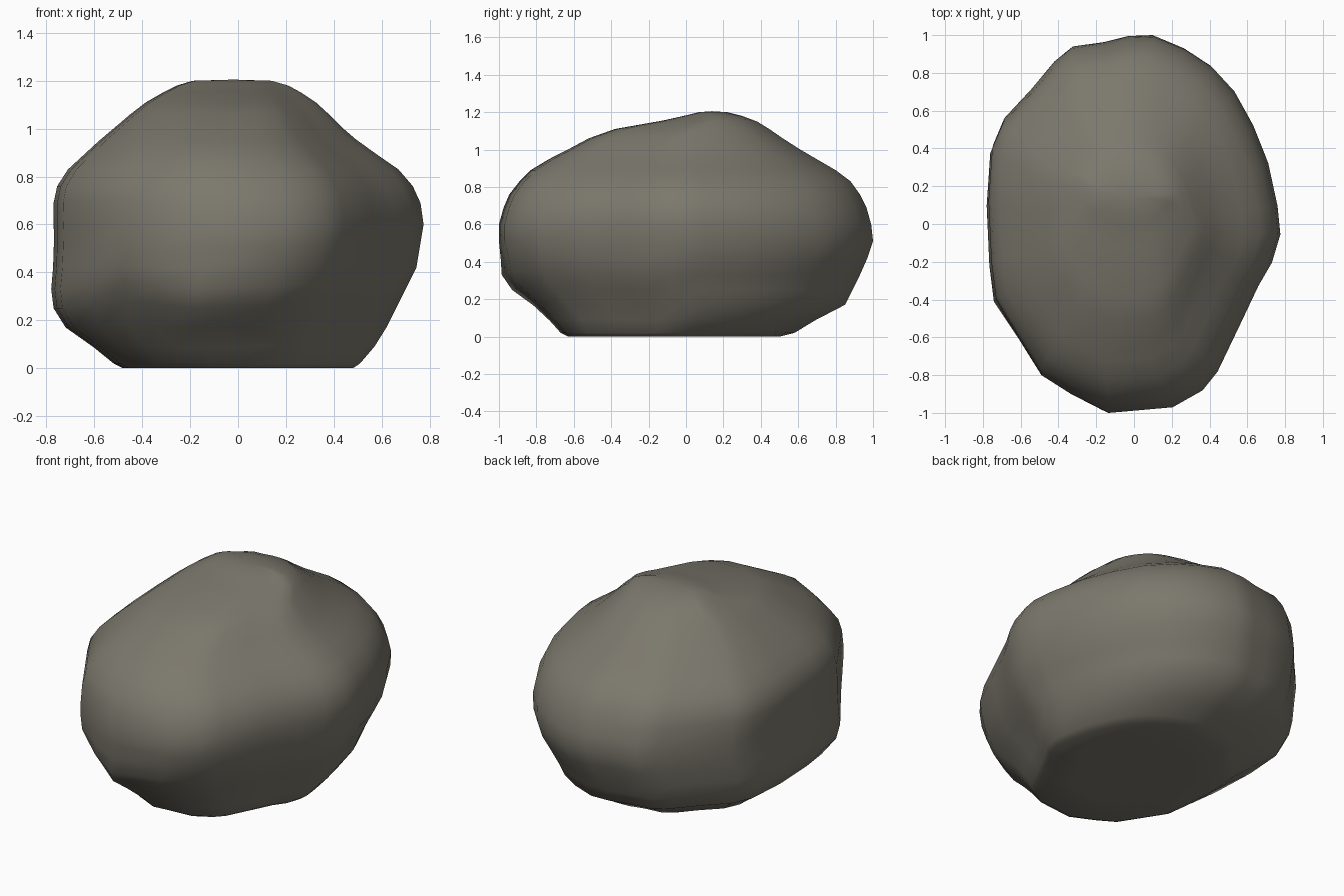
import bpy, bmesh
from mathutils import Vector
from mathutils.bvhtree import BVHTree

if "Cube" in bpy.data.objects:
    bpy.data.objects.remove(bpy.data.objects["Cube"])

# Plan outline of the boulder, counter-clockwise from above
OUTLINE = [(.775, -.05), (.76, .1), (.71, .33), (.63, .53), (.53, .71), (.41, .84), (.27, .93),
           (.1, 1), (-.03, .995), (-.16, .955), (-.33, .94), (-.43, .86), (-.55, .71), (-.7, .56),
           (-.76, .42), (-.78, .13), (-.765, -.2), (-.74, -.4), (-.62, -.6), (-.5, -.8),
           (-.34, -.9), (-.14, -1), (.2, -.97), (.36, -.88), (.44, -.78), (.56, -.52),
           (.65, -.32), (.73, -.2)]

# Extent of each level: z, left, right, front, back
LEVELS = [(0, -.3, .3, -.4, .3), (0, -.48, .48, -.63, .5), (.02, -.52, .51, -.67, .58),
          (.09, -.6, .57, -.72, .69), (.17, -.72, .62, -.81, .85), (.25, -.77, .66, -.93, .89),
          (.33, -.78, .7, -.985, .93), (.42, -.768, .745, -.99, .97), (.51, -.765, .76, -1, 1),
          (.6, -.767, .775, -1, .99), (.69, -.77, .762, -.975, .965), (.76, -.755, .73, -.945, .93),
          (.83, -.71, .67, -.89, .88), (.89, -.645, .575, -.83, .8), (.95, -.58, .485, -.73, .69),
          (1.0, -.52, .43, -.63, .6), (1.06, -.45, .38, -.52, .51), (1.11, -.385, .325, -.38, .445),
          (1.15, -.315, .265, -.12, .38), (1.18, -.255, .21, 0, .3), (1.2, -.19, .14, .07, .22)]

# Facets worn into the stone: plane normal, distance, share of the excess removed
FACETS = [((.45, -.7, -.55), .485, .4), ((-.6, -.6, -.5), .56, .85)]
FILL = .5                       # how far hollows are filled towards the convex shape
CENTRE = Vector((0, 0, .5))


def worn(co):
    for n, d, share in FACETS:
        n = Vector(n).normalized()
        excess = co.dot(n) - d
        if excess > 0:
            z = co.z
            co = co - n * excess * share
            co.z = max(co.z, 0) if z > .03 else z
    return co


# Boulder: the outline fitted to each level and joined with quads
bm = bmesh.new()
rings = []
for z, x0, x1, y0, y1 in LEVELS:
    rings.append([bm.verts.new(worn(Vector((x0 + (x1 - x0) * (x + .78) / 1.555,
                                            y0 + (y1 - y0) * (y + 1) / 2, z))))
                  for x, y in OUTLINE])
count = len(OUTLINE)
for low, high in zip(rings, rings[1:]):
    for i in range(count):
        j = (i + 1) % count
        bm.faces.new((low[i], low[j], high[j], high[i]))
bm.faces.new(rings[0][::-1])
crown = bm.verts.new((-.02, .14, 1.205))
for i in range(count):
    bm.faces.new((rings[-1][i], rings[-1][(i + 1) % count], crown))

# Soften the hollows by moving them part of the way to the convex hull
hull = bmesh.new()
for v in bm.verts:
    hull.verts.new(v.co)
made = bmesh.ops.convex_hull(hull, input=hull.verts[:])
tree = BVHTree.FromBMesh(hull)
for v in bm.verts:
    if v.co.z > .01:
        ray = (v.co - CENTRE).normalized()
        hit = tree.ray_cast(CENTRE, ray)[0]
        if hit:
            v.co = v.co.lerp(hit, FILL)
hull.free()

bmesh.ops.recalc_face_normals(bm, faces=bm.faces[:])
for f in bm.faces:
    f.smooth = True

mesh = bpy.data.meshes.new("boulder")
bm.to_mesh(mesh)
bm.free()
stone = bpy.data.materials.new("grey brown stone")
stone.diffuse_color = (.2, .187, .152, 1)
stone.use_nodes = True
stone.node_tree.nodes["Principled BSDF"].inputs["Base Color"].default_value = stone.diffuse_color
mesh.materials.append(stone)
boulder = bpy.data.objects.new("boulder", mesh)
bpy.context.collection.objects.link(boulder)
